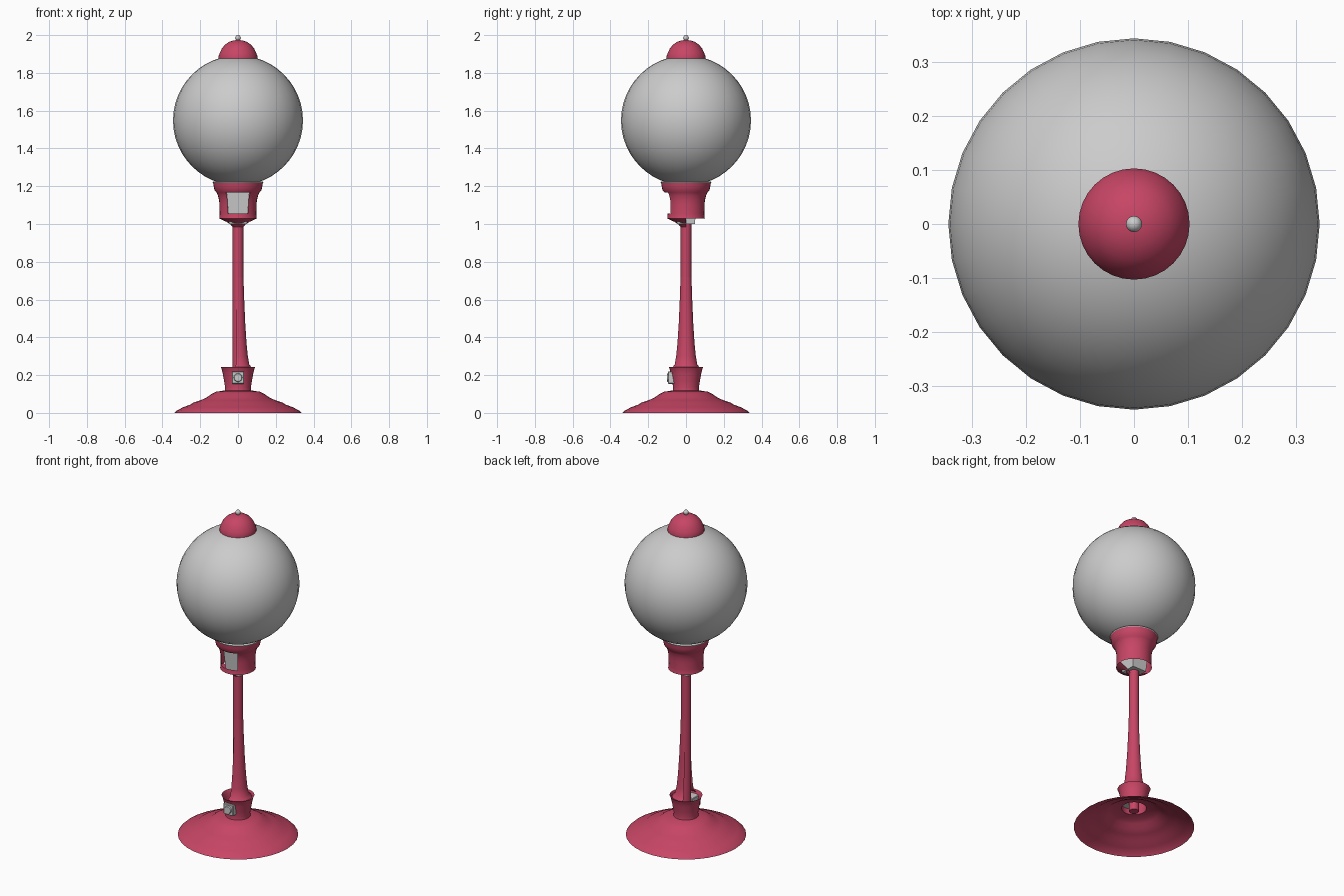
import bpy, bmesh, math
from mathutils import Matrix

if "Cube" in bpy.data.objects:
    bpy.data.objects.remove(bpy.data.objects["Cube"])

red = bpy.data.materials.new("red_paint")
red.diffuse_color = (0.57, 0.06, 0.13, 1)
red.use_nodes = True
red.node_tree.nodes["Principled BSDF"].inputs["Base Color"].default_value = red.diffuse_color


def finish(name, bm, mat=None, angle=40):
    me = bpy.data.meshes.new(name)
    bm.to_mesh(me)
    bm.free()
    ob = bpy.data.objects.new(name, me)
    bpy.context.collection.objects.link(ob)
    if mat:
        me.materials.append(mat)
    bpy.ops.object.select_all(action='DESELECT')
    ob.select_set(True)
    bpy.context.view_layer.objects.active = ob
    bpy.ops.object.shade_smooth_by_angle(angle=math.radians(angle))
    return ob


def lathe(name, profile, mat=None, start=0, end=360, step=11.25, window=None):
    """Revolve (radius, z) points, listed bottom to top; window = (z0, z1, half angle) at the front."""
    n = round((end - start) / step)
    bm = bmesh.new()
    rows = [[bm.verts.new((r * math.cos(math.radians(start + i * step)),
                           r * math.sin(math.radians(start + i * step)), z))
             for i in range(n + 1)] for r, z in profile]
    for j in range(len(rows) - 1):
        zm = (profile[j][1] + profile[j + 1][1]) / 2
        for i in range(n):
            mid = start + (i + 0.5) * step
            if window and window[0] < zm < window[1] and abs(mid - 270) < window[2]:
                continue
            bm.faces.new((rows[j][i], rows[j][i + 1], rows[j + 1][i + 1], rows[j + 1][i]))
    bmesh.ops.remove_doubles(bm, verts=bm.verts, dist=1e-5)
    return finish(name, bm, mat)


def ball(name, radius, z, segs, rings, mat=None):
    bm = bmesh.new()
    bmesh.ops.create_uvsphere(bm, u_segments=segs, v_segments=rings, radius=radius,
                              matrix=Matrix.Translation((0, 0, z)))
    return finish(name, bm, mat)


# Stepped foot, open underneath
lathe("foot", [(0.337, 0), (0.325, 0.012), (0.29, 0.03), (0.25, 0.045), (0.235, 0.055),
               (0.20, 0.066), (0.165, 0.082), (0.14, 0.10), (0.115, 0.112), (0.07, 0.119)], red)

# Flared cup that holds the dispenser
lathe("lower_cup", [(0.07, 0.119), (0.068, 0.135), (0.074, 0.17), (0.08, 0.205),
                    (0.087, 0.235), (0.092, 0.243)], red)

# Pole with partial flares at both ends
lathe("pole", [(0, 0.10), (0.028, 0.10), (0.028, 1.03)], red)
lathe("pole_lower_flare", [(0.078, 0.235), (0.06, 0.255), (0.052, 0.30), (0.045, 0.37),
                           (0.038, 0.48), (0.032, 0.62), (0.029, 0.72)],
      red, start=-101.25, end=112.5)
lathe("pole_upper_flare", [(0.028, 0.985), (0.04, 0.998), (0.062, 1.012),
                           (0.085, 1.022), (0.099, 1.03)], red, start=180, end=360)

# Collar under the globe with a front window
lathe("collar", [(0.1, 1.028), (0.098, 1.035), (0.097, 1.055), (0.098, 1.10), (0.1, 1.125),
                 (0.106, 1.15), (0.114, 1.167), (0.124, 1.178), (0.129, 1.20), (0.132, 1.22)],
      red, window=(1.05, 1.168, 33.8))
lathe("collar_ring", [(0.132, 1.218), (0.135, 1.223), (0.112, 1.228)])

# Tapered chute inside the collar
bm = bmesh.new()
bmesh.ops.create_cone(bm, cap_ends=True, segments=4, radius1=0.047 * math.sqrt(2),
                      radius2=0.062 * math.sqrt(2), depth=0.19,
                      matrix=Matrix.Translation((0, 0.0, 1.095)) @ Matrix.Rotation(math.pi / 4, 4, 'Z'))
finish("chute", bm, angle=20)

# Dispenser block with a round knob at the front of the cup
bm = bmesh.new()
bmesh.ops.create_cube(bm, size=1, matrix=Matrix.Translation((0, -0.055, 0.187))
                      @ Matrix.Diagonal((0.066, 0.08, 0.066, 1)))
bmesh.ops.bevel(bm, geom=bm.edges[:], offset=0.003, segments=1, affect='EDGES')
finish("dispenser", bm, angle=20)
bm = bmesh.new()
bmesh.ops.create_cone(bm, cap_ends=True, segments=16, radius1=0.024, radius2=0.02, depth=0.008,
                      matrix=Matrix.Translation((0, -0.097, 0.187)) @ Matrix.Rotation(math.pi / 2, 4, 'X'))
finish("dispenser_knob", bm)

# Globe
ball("globe", 0.344, 1.548, 32, 24)

# Domed lid and finial
lathe("lid", [(0.103, 1.875), (0.103, 1.888), (0.097, 1.905), (0.085, 1.93), (0.068, 1.95),
              (0.045, 1.965), (0.022, 1.972), (0, 1.974)], red)
ball("finial", 0.015, 1.985, 16, 12)
